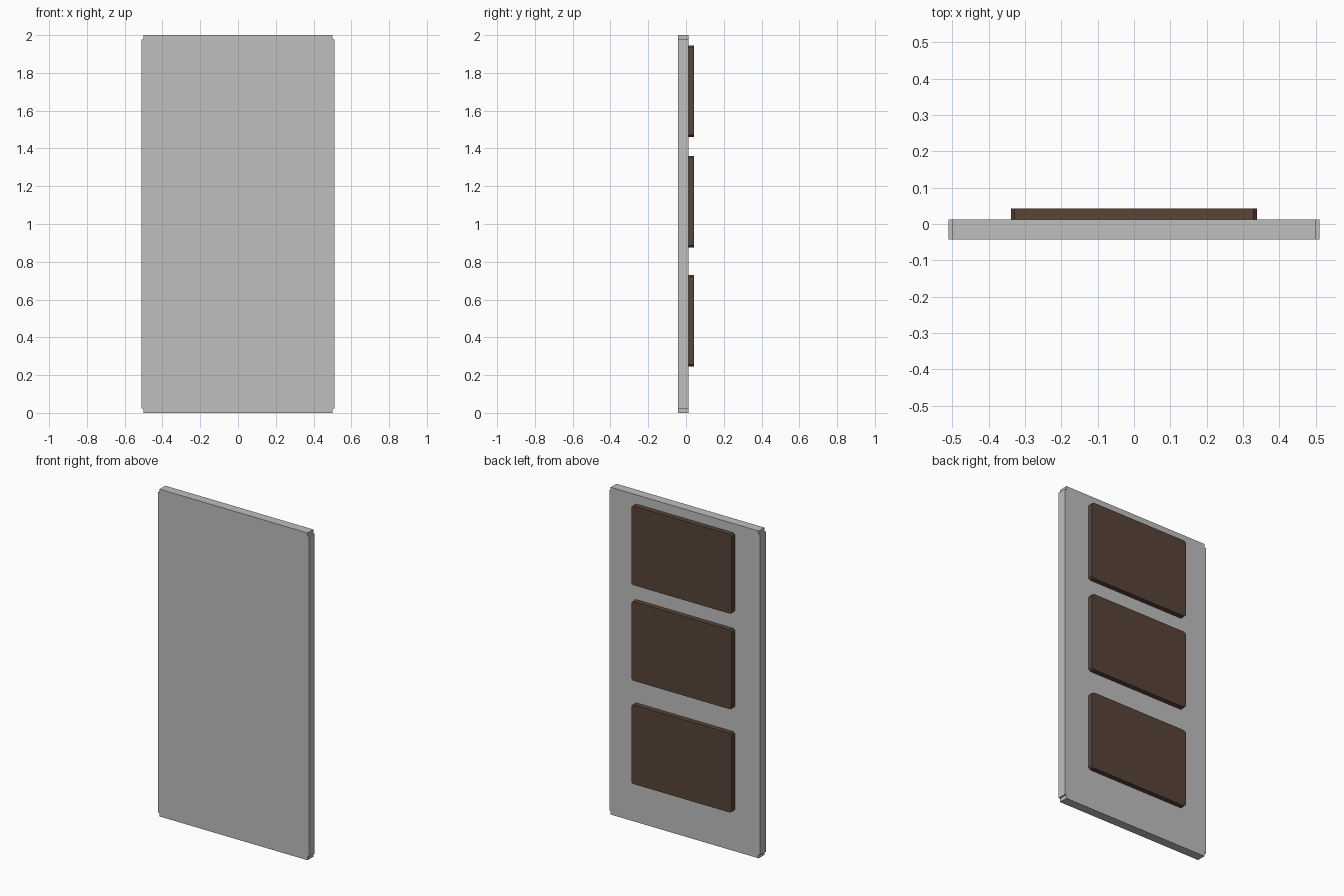
import bpy
import bmesh

cube = bpy.data.objects.get("Cube")
if cube:
    bpy.data.objects.remove(cube, do_unlink=True)


def make_material(name, rgb):
    mat = bpy.data.materials.new(name)
    mat.use_nodes = True
    color = (*rgb, 1)
    mat.diffuse_color = color
    mat.node_tree.nodes["Principled BSDF"].inputs["Base Color"].default_value = color
    return mat


def extrude_outline(name, outline, y0, y1, mat):
    """Solid made from an x, z outline, running from y0 back to y1."""
    bm = bmesh.new()
    face = bm.faces.new([bm.verts.new((x, y0, z)) for x, z in outline])
    moved = bmesh.ops.extrude_face_region(bm, geom=[face])["geom"]
    verts = [v for v in moved if isinstance(v, bmesh.types.BMVert)]
    bmesh.ops.translate(bm, verts=verts, vec=(0, y1 - y0, 0))
    bmesh.ops.recalc_face_normals(bm, faces=bm.faces)
    mesh = bpy.data.meshes.new(name)
    bm.to_mesh(mesh)
    bm.free()
    mesh.materials.append(mat)
    obj = bpy.data.objects.new(name, mesh)
    bpy.context.collection.objects.link(obj)
    return obj


def mirrored(right_side, cz):
    """Close a half outline, listed upward, by mirroring it in x."""
    return ([(x, cz + z) for x, z in right_side]
            + [(-x, cz + z) for x, z in reversed(right_side)])


grey = make_material("light grey", (0.52, 0.52, 0.52))
brown = make_material("dark brown", (0.098, 0.058, 0.04))

FRONT, BACK, PAD_BACK = -0.043, 0.0125, 0.043

# Slab with small square notches at its four corners
half_w, half_h, notch_x, notch_z = 0.51, 1.0, 0.01, 0.022
lower = [(half_w - notch_x, -half_h), (half_w - notch_x, -half_h + notch_z),
         (half_w, -half_h + notch_z)]
side = lower + [(x, -z) for x, z in reversed(lower)]
extrude_outline("main_panel", mirrored(side, 1.0), FRONT, BACK, grey)

# Three raised pads on the back, with chamfered corners
pad_w, pad_h, cut = 0.339, 0.242, 0.01
pad = [(pad_w - cut, -pad_h), (pad_w, -pad_h + cut),
       (pad_w, pad_h - cut), (pad_w - cut, pad_h)]
for label, z in (("lower", 0.487), ("middle", 1.118), ("upper", 1.702)):
    extrude_outline(label + "_back_pad", mirrored(pad, z), BACK, PAD_BACK, brown)
